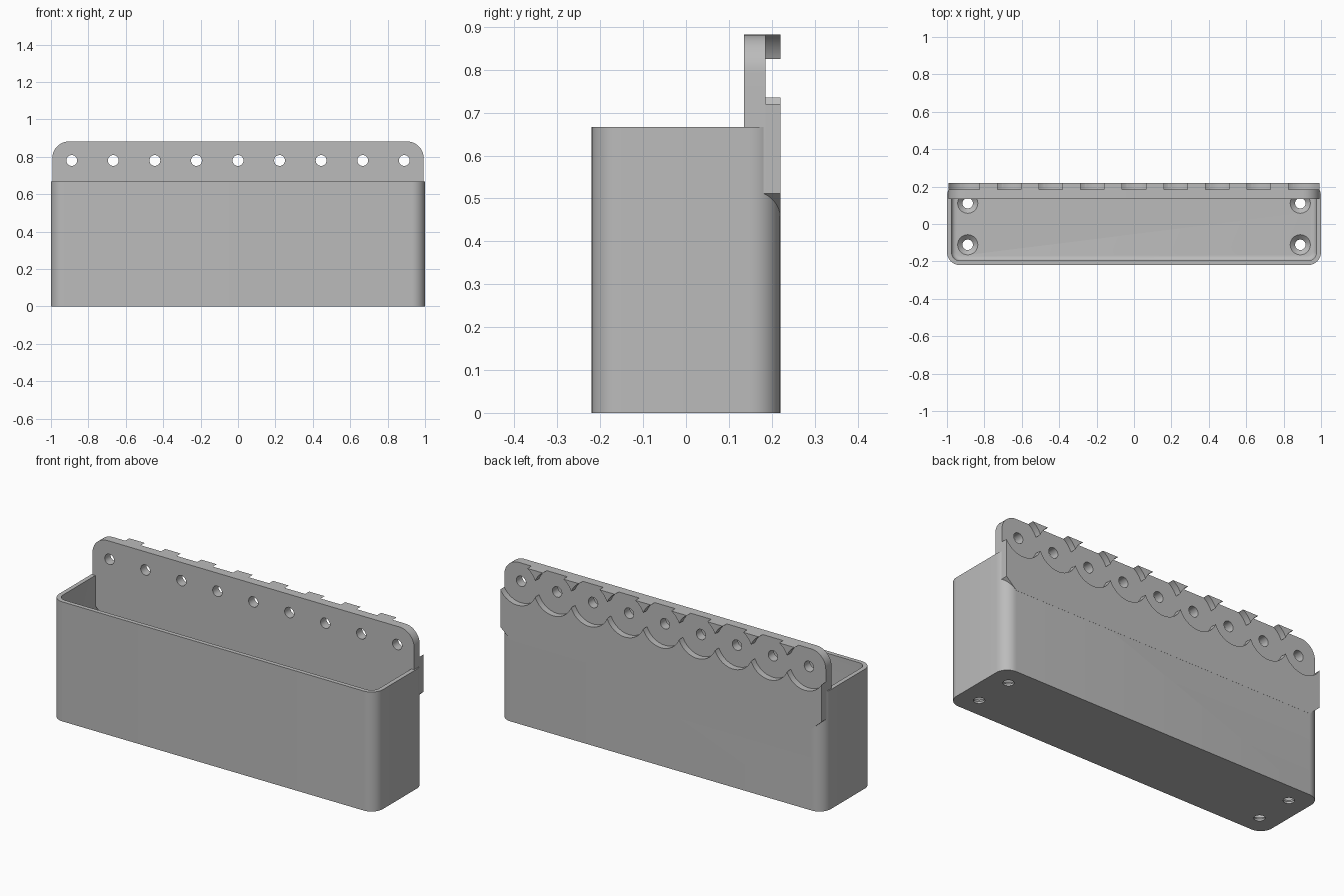
import bpy, bmesh, math
from mathutils import Vector

cube = bpy.data.objects.get("Cube")
if cube:
    bpy.data.objects.remove(cube, do_unlink=True)

grey = bpy.data.materials.new("plain_grey")
grey.use_nodes = True
colour = (0.5, 0.5, 0.5, 1)
grey.diffuse_color = colour
grey.node_tree.nodes["Principled BSDF"].inputs["Base Color"].default_value = colour

# Main sizes
HEIGHT, TOP, HALF_X, HALF_Y = 0.667, 0.882, 1.0, 0.22
WALL, FLOOR = 0.024, 0.035
PLATE_X, PLATE_FRONT, PLATE_BACK = 0.993, 0.135, 0.185
PITCH, HOLE_Z, CUSP = 2 / 9, 0.78, 0.045
CENTRES = [(i - 4) * PITCH for i in range(9)]
R = math.hypot(PITCH / 2, CUSP)
SPREAD = math.asin(PITCH / 2 / R)


def new_object(name, bm):
    bmesh.ops.recalc_face_normals(bm, faces=bm.faces)
    mesh = bpy.data.meshes.new(name)
    bm.to_mesh(mesh)
    bm.free()
    mesh.materials.append(grey)
    ob = bpy.data.objects.new(name, mesh)
    bpy.context.collection.objects.link(ob)
    return ob


def add_prism(bm, points, direction):
    face = bm.faces.new([bm.verts.new(p) for p in points])
    out = bmesh.ops.extrude_face_region(bm, geom=[face])
    moved = [v for v in out["geom"] if isinstance(v, bmesh.types.BMVert)]
    bmesh.ops.translate(bm, verts=moved, vec=Vector(direction))


def upright(points, y0, y1, bm=None):
    """Extrude an x-z outline from y0 to y1."""
    bm = bm or bmesh.new()
    add_prism(bm, [(x, y0, z) for x, z in points], (0, y1 - y0, 0))
    return bm


def arc(cx, cy, r, start, end, n=10):
    return [(cx + r * math.cos(start + (end - start) * i / n),
             cy + r * math.sin(start + (end - start) * i / n)) for i in range(n + 1)]


def rounded_block(hx, hy, r, z0, z1):
    q = math.pi / 2
    pts = []
    for k, (sx, sy) in enumerate(((1, 1), (-1, 1), (-1, -1), (1, -1))):
        pts += arc(sx * (hx - r), sy * (hy - r), r, k * q, (k + 1) * q)
    bm = bmesh.new()
    add_prism(bm, [(x, y, z0) for x, y in pts], (0, 0, z1 - z0))
    return bm


def cut(ob, cutters):
    bpy.context.view_layer.objects.active = ob
    for cutter in cutters:
        mod = ob.modifiers.new("cut", 'BOOLEAN')
        mod.operation, mod.solver, mod.object = 'DIFFERENCE', 'EXACT', cutter
        bpy.ops.object.modifier_apply(modifier=mod.name)


# Bin body and hollow with a rounded floor edge
body = new_object("bin_body", rounded_block(HALF_X, HALF_Y, 0.07, 0, HEIGHT))
bm = rounded_block(HALF_X - WALL, HALF_Y - WALL, 0.07 - WALL, FLOOR, 1)
rim = [e for e in bm.edges if all(v.co.z < 0.1 for v in e.verts)]
bmesh.ops.bevel(bm, geom=rim, offset=0.025, segments=4, profile=0.5, affect='EDGES')
hollow = new_object("hollow_cutter", bm)

# Countersunk screw holes in the floor
bm = bmesh.new()
for x in (-0.889, 0.889):
    for y in (-0.111, 0.111):
        rings = []
        for r, z in ((0.028, -0.1), (0.028, 0.01), (0.054, FLOOR), (0.054, 0.1)):
            rings.append([bm.verts.new((px, py, z))
                          for px, py in arc(x, y, r, 0, math.tau * 31 / 32, 31)])
        for low, high in zip(rings, rings[1:]):
            for i in range(32):
                j = (i + 1) % 32
                bm.faces.new((low[i], low[j], high[j], high[i]))
        bm.faces.new(rings[0])
        bm.faces.new(rings[-1])
screws = new_object("screw_cutter", bm)

# Scalloped edge that runs below the mounting holes
scallop = []
for i, c in enumerate(CENTRES):
    limit = math.asin((PLATE_X - CENTRES[-1]) / R)
    t0 = -limit if i == 0 else -SPREAD
    t1 = limit if i == 8 else SPREAD
    down = -math.pi / 2
    scallop += arc(c, HOLE_Z, R, down + t0, down + t1, 20)[(1 if i else 0):]
recess = new_object("recess_cutter", upright(
    scallop + [(PLATE_X, 1), (-PLATE_X, 1)], PLATE_BACK, 0.3))

cut(body, [hollow, screws, recess])

# Mounting plate with rounded top corners and chamfered lower corners
foot = [(-PLATE_X, 0.512), (-0.93, 0.455), (0.93, 0.455), (PLATE_X, 0.512)]
cr = 0.09
outline = foot + arc(PLATE_X - cr, TOP - cr, cr, 0, math.pi / 2) \
    + arc(cr - PLATE_X, TOP - cr, cr, math.pi / 2, math.pi)
plate = new_object("mounting_plate", upright(outline, PLATE_FRONT, PLATE_BACK))
bm = bmesh.new()
for c in CENTRES:
    upright(arc(c, HOLE_Z, 0.029, 0, math.tau * 31 / 32, 31), 0, 0.3, bm)
holes = new_object("hole_cutter", bm)
cut(plate, [holes])

# Scalloped back layer
layer = new_object("scalloped_layer", upright(
    foot + scallop[::-1], PLATE_BACK - 0.001, HALF_Y + 0.0005))

# Teeth along the top, between the mounting holes
bm = bmesh.new()
tip = math.asin((TOP - HOLE_Z) / R)
low = math.pi / 2 - SPREAD
for a, b in zip(CENTRES, CENTRES[1:]):
    right = arc(b, HOLE_Z, R, math.pi - low, math.pi - tip)
    left = arc(a, HOLE_Z, R, tip, low)
    upright(right + left[:-1], PLATE_BACK - 0.001, HALF_Y, bm)
teeth = new_object("top_teeth", bm)

for helper in (hollow, screws, recess, holes):
    bpy.data.objects.remove(helper, do_unlink=True)

# Smooth round surfaces, keep edges sharp
bpy.ops.object.select_all(action='DESELECT')
for ob in (body, plate, layer, teeth):
    ob.select_set(True)
bpy.context.view_layer.objects.active = body
bpy.ops.object.shade_smooth_by_angle(angle=math.radians(30))
